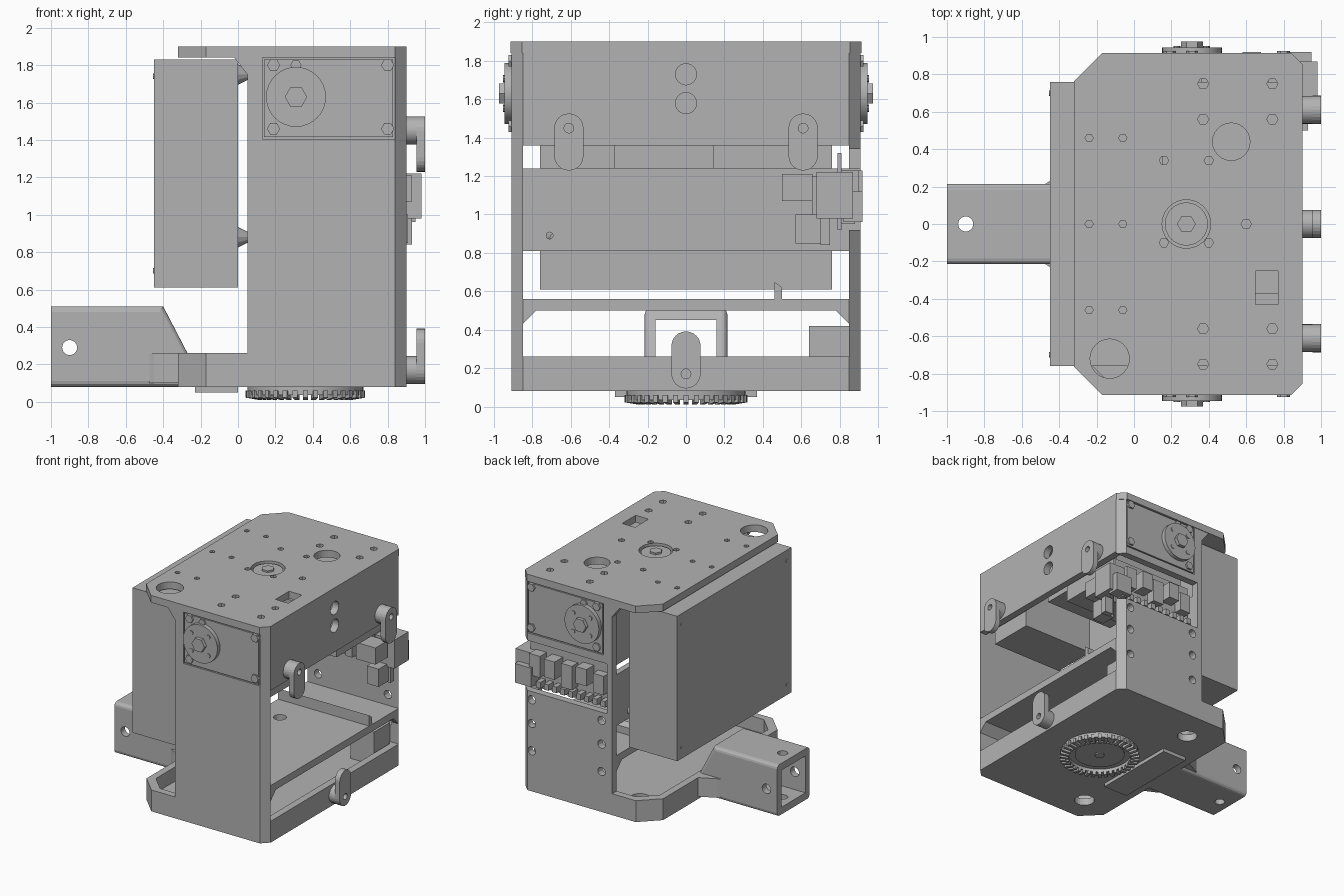
import bpy, bmesh
from math import cos, sin, pi
from mathutils import Matrix, Vector

old = bpy.data.objects.get("Cube")
if old:
    bpy.data.objects.remove(old)

grey = bpy.data.materials.new("plain grey")
grey.use_nodes = True
GREY = (0.45, 0.45, 0.45, 1)
grey.diffuse_color = GREY
grey.node_tree.nodes["Principled BSDF"].inputs["Base Color"].default_value = GREY


def make(name, parts, smooth=False):
    """One object from a list of (verts, faces) solids."""
    bm = bmesh.new()
    for verts, faces in parts:
        vs = [bm.verts.new(v) for v in verts]
        for f in faces:
            bm.faces.new([vs[i] for i in f])
    bmesh.ops.recalc_face_normals(bm, faces=bm.faces)
    mesh = bpy.data.meshes.new(name)
    bm.to_mesh(mesh)
    bm.free()
    mesh.materials.append(grey)
    ob = bpy.data.objects.new(name, mesh)
    bpy.context.collection.objects.link(ob)
    if smooth:
        bpy.ops.object.select_all(action='DESELECT')
        ob.select_set(True)
        bpy.context.view_layer.objects.active = ob
        bpy.ops.object.shade_smooth_by_angle()
    return ob


def prism(axis, pts, lo, hi):
    """Extrude a 2D outline along an axis (x: y,z  y: x,z  z: x,y)."""
    def place(p, h):
        return {'x': (h, p[0], p[1]), 'y': (p[0], h, p[1]), 'z': (p[0], p[1], h)}[axis]
    n = len(pts)
    verts = [place(p, lo) for p in pts] + [place(p, hi) for p in pts]
    faces = [list(range(n)), list(range(n, 2 * n))]
    faces += [[i, (i + 1) % n, n + (i + 1) % n, n + i] for i in range(n)]
    return verts, faces


def box(x0, x1, y0, y1, z0, z1):
    return prism('z', [(x0, y0), (x1, y0), (x1, y1), (x0, y1)], z0, z1)


def cyl(axis, a, b, r, lo, hi, n=24):
    ring = [(a + r * cos(2 * pi * i / n), b + r * sin(2 * pi * i / n)) for i in range(n)]
    return prism(axis, ring, lo, hi)


def plan(x0, c0, x1, c1, w):
    """Rectangle outline with chamfered corners at each end."""
    return [(x0 + c0, -w), (x1 - c1, -w), (x1, -w + c1), (x1, w - c1),
            (x1 - c1, w), (x0 + c0, w), (x0, w - c0), (x0, -w + c0)]


def cut(ob, parts):
    for i, part in enumerate(parts):
        cutter = make(ob.name + "_cutter", [part])
        cutter.hide_render = True
        mod = ob.modifiers.new("cut", 'BOOLEAN')
        mod.operation, mod.solver, mod.object = 'DIFFERENCE', 'EXACT', cutter
        bpy.context.view_layer.update()
        done = bpy.data.meshes.new_from_object(ob.evaluated_get(bpy.context.evaluated_depsgraph_get()))
        ob.modifiers.clear()
        ob.data = done
        bpy.data.objects.remove(cutter)


# Top plate with screw holes and access openings
top = make("top_plate", [prism('z', plan(-0.32, 0.15, 0.90, 0.06, 0.915), 1.84, 1.90)])
holes = [cyl('z', x, s * y, 0.03, 1.8, 2, 6) for x in (0.37, 0.74) for y in (0.75, 0.56) for s in (1, -1)]
holes += [cyl('z', x, y, 0.022, 1.8, 2, 6) for x in (-0.24, -0.06) for y in (-0.46, 0, 0.46)]
holes += [cyl('z', x, y, 0.025, 1.8, 2, 6) for x in (0.16, 0.4) for y in (0.34, -0.1)]
holes += [cyl('z', 0.6, 0, 0.028, 1.8, 2, 6), cyl('z', 0.52, 0.44, 0.1, 1.8, 2),
          cyl('z', -0.13, -0.72, 0.105, 1.8, 2), cyl('z', 0.28, 0, 0.13, 1.8, 2),
          box(0.65, 0.77, -0.43, -0.25, 1.8, 2)]
cut(top, holes)

# Tray at the bottom
tray = make("bottom_tray", [prism('z', plan(-0.32, 0.15, 0.90, 0.06, 0.91), 0.08, 0.26)])
cut(tray, [prism('z', plan(-0.26, 0.13, 0.84, 0.03, 0.85), 0.14, 0.4),
           cyl('z', -0.02, 0.64, 0.08, 0, 0.2), cyl('z', -0.05, -0.68, 0.08, 0, 0.2)])
make("tray_pad", [box(-0.23, 0.0, -0.37, 0.37, 0.05, 0.085)])

# Side walls, chamfered along the outer corner
for s, name in ((-1, "front_wall"), (1, "back_wall")):
    outline = [(0.05, s * 0.85), (0.90, s * 0.85), (0.84, s * 0.91), (0.05, s * 0.91)]
    wall = make(name, [prism('z', outline, 0.08, 1.86)])
    cuts = [box(0.13, 0.84, s * 0.895, s * 0.95, 1.405, 1.84)]
    if s > 0:
        cuts.append(box(0.10, 0.95, 0.8, 1, 0.92, 1.34))
        cuts += [cyl('y', x, z, 0.035, 0.8, 1, 12) for x in (0.15, 0.8) for z in (0.22, 0.42, 0.65, 0.85)]
    cut(wall, cuts)
    make(name + "_gusset", [prism('y', [(0.05, 1.75), (0.05, 1.84), (-0.02, 1.84)], s * 0.85, s * 0.91)])
    make(name + "_shelf_gusset", [prism('x', [(s * 0.85, 0.43), (s * 0.85, 0.5), (s * 0.78, 0.5)], 0.05, 0.9)])

    # Servo with its plate, output disc and screws
    servo = [(-0.76, -0.37), (0.14, 0.76)][s > 0]
    make(name + "_servo", [box(0.15, 0.82, *servo, 1.24, 1.80)])
    make(name + "_servo_plate", [box(0.14, 0.83, s * 0.84, s * 0.91, 1.415, 1.83)])
    screws = [cyl('y', x, z, 0.035, s * 0.9, s * 0.925, 6) for x in (0.19, 0.8) for z in (1.46, 1.80)]
    screws.append(cyl('y', 0.31, 1.80, 0.03, s * 0.9, s * 0.925, 6))
    make(name + "_screws", screws)
    make(name + "_disc", [cyl('y', 0.31, 1.63, 0.16, s * 0.9, s * 0.945, 32),
                          cyl('y', 0.31, 1.63, 0.06, s * 0.94, s * 0.975, 6)], True)
    make(name + "_disc_screws", [cyl('y', 0.31 + 0.11 * cos(a), 1.63 + 0.11 * sin(a), 0.018,
                                     s * 0.94, s * 0.952, 8) for a in (0.8, 2.4, 3.9, 5.5)])

# Upper end panel with two holes
panel = make("end_panel", [box(0.84, 0.90, -0.85, 0.85, 1.36, 1.85)])
cut(panel, [cyl('x', 0, z, 0.055, 0.7, 1) for z in (1.58, 1.73)])

# Shelf, its ridge, and the inner plate
shelf = make("shelf", [box(0.05, 0.90, -0.85, 0.85, 0.50, 0.56)])
cut(shelf, [cyl('z', 0.25, 0.2, 0.05, 0.4, 0.7)])
make("shelf_ridge", [prism('x', [(0.46, 0.56), (0.5, 0.56), (0.5, 0.62), (0.46, 0.65)], 0.05, 0.9)])
inner = make("inner_plate", [box(0.05, 0.10, -0.85, 0.85, 0.81, 1.24)])
cut(inner, [cyl('x', -0.71, 0.89, 0.018, 0, 0.2, 8)])

# Battery case and its standoffs
make("rear_case", [box(-0.45, 0.0, -0.76, 0.76, 0.61, 1.83)])
offs = []
for y in (-0.68, 0.68):
    for z in (0.88, 1.75):
        verts, faces = cyl('x', y, z, 0.055, 0, 0.055, 12)
        verts = [(h, y + (v - y) * (0.5 if h > 0 else 1), z + (w - z) * (0.5 if h > 0 else 1)) for h, v, w in verts]
        offs.append((verts, faces))
make("case_standoffs", offs)
make("case_screws", [cyl('x', y, z, 0.015, -0.454, -0.44, 8) for y in (-0.7, 0.7) for z in (0.7, 1.74)])

# Hollow square tow bar
bar = make("tow_bar", [prism('y', [(-1, 0.08), (-1, 0.51), (-0.4, 0.51), (-0.27, 0.26), (-0.27, 0.08)], -0.215, 0.215)])
bev = bar.modifiers.new("round", 'BEVEL')
bev.width, bev.segments = 0.03, 3
bev.limit_method = 'NONE'
bar.modifiers.remove(bev)
bm = bmesh.new()
bm.from_mesh(bar.data)
long_edges = [e for e in bm.edges if abs((e.verts[0].co - e.verts[1].co).x) > 0.1]
bmesh.ops.bevel(bm, geom=long_edges, offset=0.03, segments=3, affect='EDGES', profile=0.5)
bm.to_mesh(bar.data)
bm.free()
cut(bar, [box(-1.1, -0.2, -0.16, 0.16, 0.14, 0.45), cyl('z', -0.9, 0, 0.04, 0, 0.7), cyl('y', -0.9, 0.29, 0.04, -0.4, 0.4)])
make("tow_bar_flares", [prism('z', [(-0.48, s * 0.21), (-0.45, s * 0.23), (-0.27, s * 0.32), (-0.27, s * 0.21)], 0.10, 0.26)
                        for s in (1, -1)])

# Rounded lugs on bosses
for name, y, z, d in (("lug_right", -0.61, 1.45, -1), ("lug_left", 0.61, 1.45, -1), ("lug_bottom", 0, 0.17, 1)):
    r, far = 0.076, z + d * 0.145
    hi, lo = max(z, far), min(z, far)
    arc = [pi * i / 12 for i in range(13)]
    outline = [(y + r * cos(a), hi + r * sin(a)) for a in arc] + [(y - r * cos(a), lo - r * sin(a)) for a in arc]
    lug = make(name, [prism('x', outline, 0.955, 1.0)])
    cut(lug, [cyl('x', y, z, 0.025, 0.9, 1.1)])
    make(name + "_boss", [cyl('x', y, z, 0.075, 0.89, 0.957)], True)

# Ring gear under the tray
ring = make("gear_ring", [cyl('z', 0.36, 0, 0.31, 0.035, 0.09, 48)], True)
cut(ring, [cyl('z', 0.36, 0, 0.25, 0, 0.06, 48)])
teeth = []
for i in range(36):
    verts, faces = prism('y', [(0.25, 0.04), (0.32, 0.06), (0.32, 0.022), (0.25, 0.01)], -0.013, 0.013)
    turn = Matrix.Translation((0.36, 0, 0)) @ Matrix.Rotation(2 * pi * i / 36, 4, 'Z')
    teeth.append(([turn @ Vector(v) for v in verts], faces))
make("gear_teeth", teeth)
make("gear_hub", [cyl('z', 0.36, 0, 0.2, 0.05, 0.07, 32), cyl('z', 0.36, 0, 0.04, 0.04, 0.06, 8)])

# Centre drive under the top plate
make("top_disc", [cyl('z', 0.28, 0, 0.115, 1.78, 1.885, 32), cyl('z', 0.28, 0, 0.05, 1.88, 1.9, 6)], True)
make("top_servo", [box(0.1, 0.75, -0.18, 0.13, 1.40, 1.79)])

# Circuit board and its components in the back wall
make("circuit_board", [box(0.12, 0.88, 0.79, 0.81, 0.92, 1.32)])
chips = [box(x, x + 0.1, 0.8, y, z, z + h) for x, y, z, h in (
    (0.15, 0.88, 1.05, 0.16), (0.29, 0.91, 1.1, 0.14), (0.44, 0.89, 1.02, 0.2),
    (0.58, 0.92, 1.08, 0.15), (0.73, 0.9, 1.05, 0.18))]
chips += [box(0.14 + 0.075 * i, 0.18 + 0.075 * i, 0.8, 0.88, 0.95, 1.0) for i in range(10)]
chips += [box(0.3 + 0.12 * i, 0.36 + 0.12 * i, 0.66, 0.8, 0.98, 1.2) for i in range(4)]
make("board_components", chips)
make("board_plugs", [box(0.75, 0.93, 0.5, 0.66, 1.07, 1.21), box(0.8, 0.98, 0.68, 0.87, 0.98, 1.22),
                     box(0.8, 0.91, 0.57, 0.7, 0.85, 1.0), box(0.85, 0.93, 0.7, 0.75, 0.84, 0.98),
                     box(0.8, 0.95, 0.82, 0.92, 0.96, 1.12)])
make("tray_socket", [box(0.6, 0.82, 0.64, 0.85, 0.13, 0.42)])
